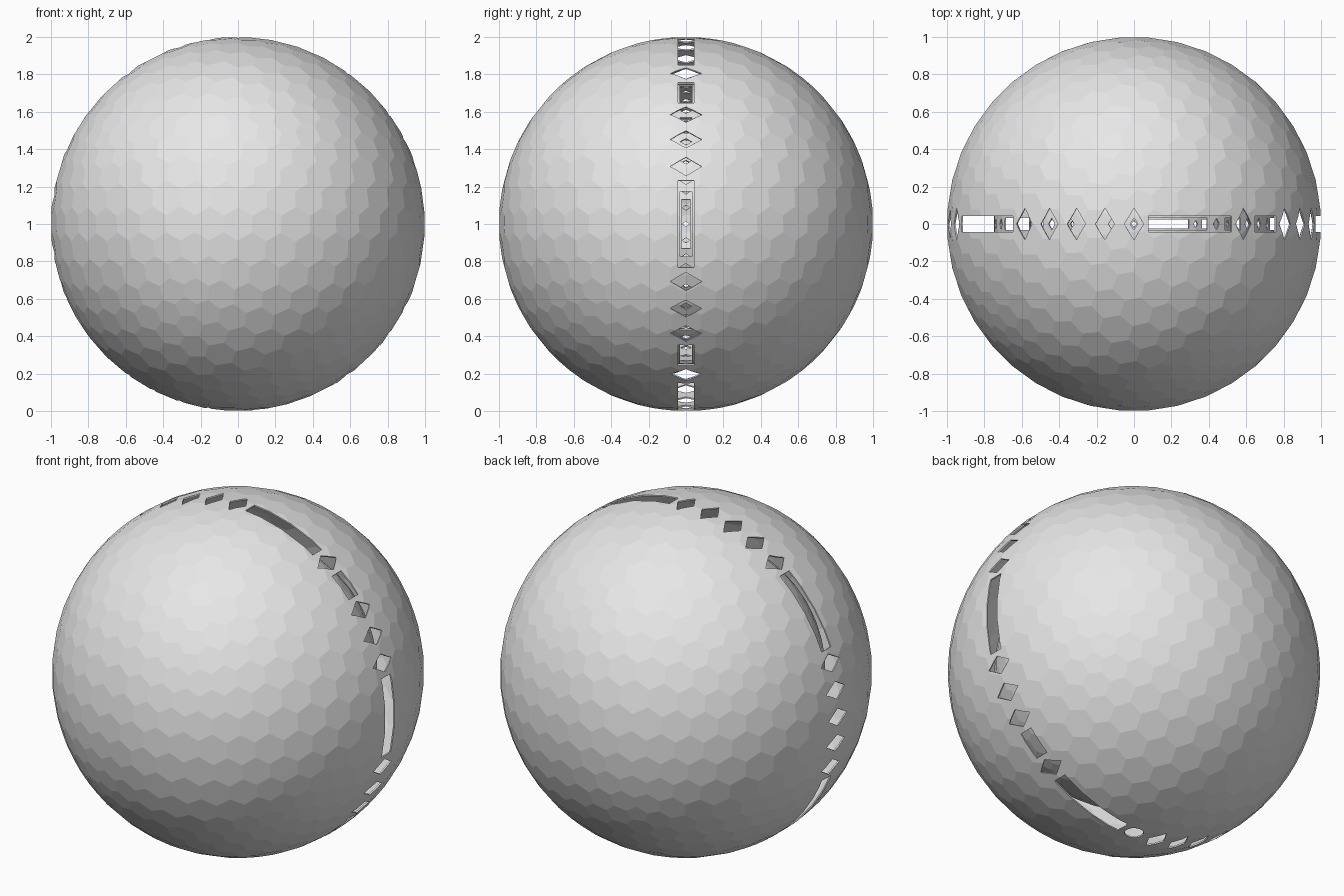
import bpy, bmesh
from math import sin, cos, pi, radians, sqrt, atan2
from mathutils import Vector

cube = bpy.data.objects.get("Cube")
if cube:
    bpy.data.objects.remove(cube, do_unlink=True)

CENTRE = Vector((0, 0, 1))

grey = bpy.data.materials.new("light_grey")
grey.use_nodes = True
grey.diffuse_color = (0.8, 0.8, 0.8, 1)
grey.node_tree.nodes["Principled BSDF"].inputs["Base Color"].default_value = (0.8, 0.8, 0.8, 1)


def make_object(name, bm):
    mesh = bpy.data.meshes.new(name)
    bm.to_mesh(mesh)
    bm.free()
    obj = bpy.data.objects.new(name, mesh)
    bpy.context.collection.objects.link(obj)
    return obj


def hex_shell(name, radius, wall=0.008):
    """Thin hollow ball of hexagonal facets, the dual of an icosphere."""
    ico = bmesh.new()
    bmesh.ops.create_icosphere(ico, subdivisions=4, radius=1)
    ico.faces.index_update()
    bm = bmesh.new()
    for r, flip in ((radius, False), (radius - wall, True)):
        corners = [bm.verts.new(CENTRE + f.calc_center_median().normalized() * r)
                   for f in ico.faces]
        for v in ico.verts:
            n = v.co.normalized()
            u = n.orthogonal().normalized()
            w = n.cross(u)

            def turn(f):
                d = f.calc_center_median() - v.co
                return atan2(d.dot(w), d.dot(u))
            ring = [corners[f.index] for f in sorted(v.link_faces, key=turn)]
            bm.faces.new(ring[::-1] if flip else ring)
    ico.free()
    return make_object(name, bm)


def add_slot(bm, stations, radius):
    """Radial plug through the wall; stations are (angle from top, half width)."""
    rings = []
    for a, w in stations:
        out = Vector((sin(a), 0, cos(a)))
        rings.append([bm.verts.new(CENTRE + out * radius * k + Vector((0, y, 0)))
                      for k, y in ((0.93, -w), (0.93, w), (1.04, w), (1.04, -w))])
    for p, q in zip(rings, rings[1:]):
        for i in range(4):
            j = (i + 1) % 4
            bm.faces.new((p[i], p[j], q[j], q[i]))
    bm.faces.new(rings[0])
    bm.faces.new(rings[-1][::-1])


# Slot pattern around the seam, in degrees from the top
long_dashes = [18, 90, 162, -54, -126]
short_dashes = [45, 135]
dots = [0, 36, 54, 63, 72, 108, 117, 126, 144]
dots += [-9 * k for k in (1, 2, 3, 4, 8, 9, 10, 11, 12, 16, 17, 18, 19)]


def slot_cutter(radius, dot_across, dot_along, dash_width):
    bm = bmesh.new()
    for a in dots:
        c, d = radians(a), dot_along / radius
        add_slot(bm, [(c - d, 0.0008), (c, dot_across), (c + d, 0.0008)], radius)
    for centres, half in ((long_dashes, 13.5), (short_dashes, 4.5)):
        for a in centres:
            add_slot(bm, [(radians(a + half * t / 4), dash_width)
                          for t in range(-4, 5)], radius)
    # Round hole at the bottom
    steps = [cos(pi * k / 10) for k in range(11)]
    add_slot(bm, [(pi + t * dot_along / radius,
                   max(0.0008, dot_along * sqrt(max(0, 1 - t * t)))) for t in steps], radius)
    bmesh.ops.recalc_face_normals(bm, faces=bm.faces)
    cutter = make_object("slot_cutter", bm)
    cutter.hide_render = True
    return cutter


# Three nested shells, each with its ring of slots
for name, radius, across, along, dash in (
        ("outer_shell", 1.0, 0.085, 0.051, 0.043),
        ("middle_shell", 0.75, 0.032, 0.02, 0.032),
        ("inner_shell", 0.5625, 0.02, 0.013, 0.024)):
    shell = hex_shell(name, radius)
    cutter = slot_cutter(radius, across, along, dash)
    cut = shell.modifiers.new("slots", "BOOLEAN")
    cut.operation = "DIFFERENCE"
    cut.solver = "EXACT"
    cut.object = cutter
    bpy.context.view_layer.update()
    result = bpy.data.meshes.new_from_object(
        shell.evaluated_get(bpy.context.evaluated_depsgraph_get()))
    shell.modifiers.clear()
    shell.data = result
    bpy.data.objects.remove(cutter, do_unlink=True)
    result.materials.clear()
    result.materials.append(grey)
    for poly in result.polygons:
        poly.material_index = 0
        poly.use_smooth = False
